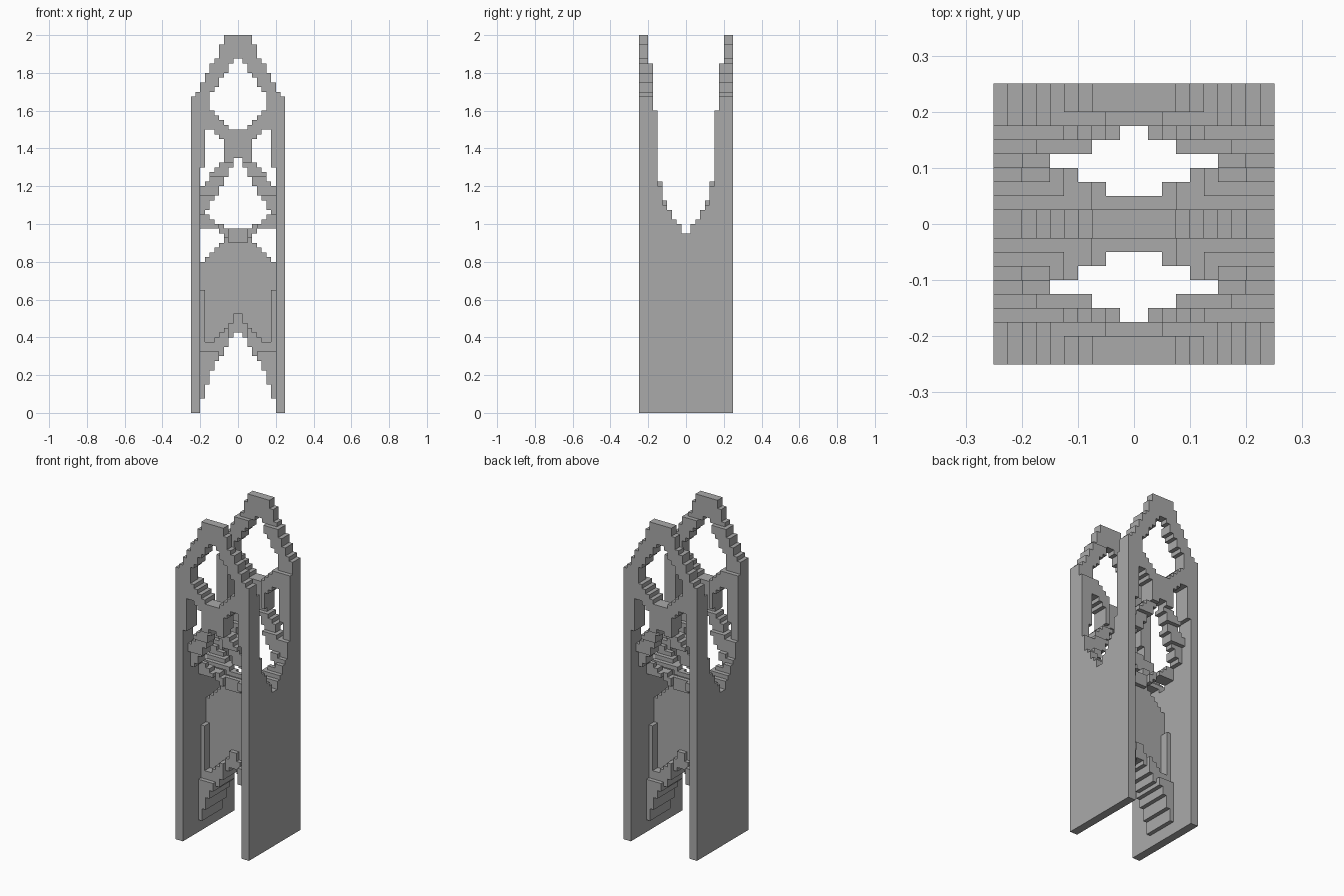
import bpy
import bmesh
from mathutils import Vector

CELL = 0.025
HALF, TALL = 10, 80

cube = bpy.data.objects.get("Cube")
if cube:
    bpy.data.objects.remove(cube, do_unlink=True)

grey = bpy.data.materials.new("plain grey")
grey.use_nodes = True
grey.diffuse_color = (0.4, 0.4, 0.4, 1)
grey.node_tree.nodes["Principled BSDF"].inputs["Base Color"].default_value = (0.4, 0.4, 0.4, 1)


def profile(*points):
    """Piecewise linear curve, held constant past both ends."""
    def value(t):
        if t <= points[0][0]:
            return points[0][1]
        for (a, p), (b, q) in zip(points, points[1:]):
            if t <= b:
                return p + (q - p) * (t - a) / (b - a)
        return points[-1][1]
    return value


# Outlines by height: half widths of the roof, openings and side valley
roof = profile((1.65, .255), (1.7, .215), (1.8, .16), (1.9, .105), (2, .07))
valley = profile((.93, 0), (.975, .02), (1.02, .05), (1.06, .085), (1.1, .11),
                 (1.2, .14), (1.58, .16), (1.83, .185), (2, .2))
diamond = profile((1.49, .04), (1.53, .07), (1.6, .145), (1.68, .145),
                  (1.76, .09), (1.88, .01))
side_gap = profile((1.18, .2), (1.3, .115), (1.34, .08), (1.38, .075),
                   (1.45, .085), (1.5, .13))
triangle = profile((1.05, .18), (1.1, .15), (1.2, .09), (1.34, .015))
brace_outer = profile((1.05, .16), (1.2, .2), (1.35, .25))
brace_inner = profile((1.05, .09), (1.2, .13), (1.35, .17))

# Outlines by distance from the middle: saddle and web heights
saddle_top = profile((0, .965), (.05, .975), (.1, 1.0), (.15, 1.035), (.2, 1.06))
saddle_base = profile((0, .88), (.07, .93), (.1, .97), (.2, .98))
web_top = profile((0, .95), (.08, .92), (.12, .87), (.2, .8))
web_arch = profile((0, .43), (.05, .375), (.1, .29), (.15, .2), (.18, .1), (.2, 0))
rim_top = profile((0, .53), (.05, .47), (.12, .38), (.17, .38))


def side_wall(x, y, z):
    inner = .2 if z < 1.3 else .175
    return inner < x < roof(z) and y > valley(z)


def end_frame(x, y, z):
    if z < 1.34 or x > roof(z):
        return False
    back = max(valley(z), .175 if x < .05 else .15)
    if z < 1.5:
        return y > back and x < side_gap(z)
    return y > back and not (z < 1.88 and x < diamond(z))


def brace(x, y, z):
    return (1.05 < z < 1.35 and triangle(z) < x < max(side_gap(z), triangle(z) + .03)
            and x < .2 and brace_inner(z) < y < brace_outer(z))


def saddle(x, y, z):
    reach = .05 if x < .05 else .075 if x < .1 else .1
    return x < .2 and saddle_base(x) < z < saddle_top(x) and valley(z) < y < reach


def web(x, y, z):
    if x > .2 or not web_arch(x) < z < web_top(x):
        return False
    reach = .025
    if z < rim_top(x) or (x > .175 and z < .65):
        reach = .05 if x < .05 else .075
    if x > .1 and z < .325:
        reach = .1
    return y < reach


# Fill one quarter, then mirror it across both middle planes
parts = {"side_walls": side_wall, "end_frames": end_frame, "braces": brace,
         "saddle": saddle, "web_plate": web}
cells = {}
for i in range(HALF):
    for j in range(HALF):
        for k in range(TALL):
            x, y, z = ((n + .5) * CELL for n in (i, j, k))
            for name, rule in parts.items():
                if rule(x, y, z):
                    for a in (i, -1 - i):
                        for b in (j, -1 - j):
                            cells[a, b, k] = name
                    break


def add_part(name):
    """Skin the exposed block faces of one part."""
    bm = bmesh.new()
    verts = {}
    for cell, owner in cells.items():
        if owner != name:
            continue
        for axis in range(3):
            u, v = (axis + 1) % 3, (axis + 2) % 3
            for step in (0, 1):
                beside = list(cell)
                beside[axis] += 2 * step - 1
                if tuple(beside) in cells:
                    continue
                loop = []
                for du, dv in ((0, 0), (1, 0), (1, 1), (0, 1)):
                    corner = list(cell)
                    corner[axis] += step
                    corner[u] += du
                    corner[v] += dv
                    key = tuple(corner)
                    if key not in verts:
                        verts[key] = bm.verts.new(Vector(key) * CELL)
                    loop.append(verts[key])
                bm.faces.new(loop if step else loop[::-1])
    mesh = bpy.data.meshes.new(name)
    bm.to_mesh(mesh)
    bm.free()
    mesh.materials.append(grey)
    bpy.context.collection.objects.link(bpy.data.objects.new(name, mesh))


for part in parts:
    add_part(part)
